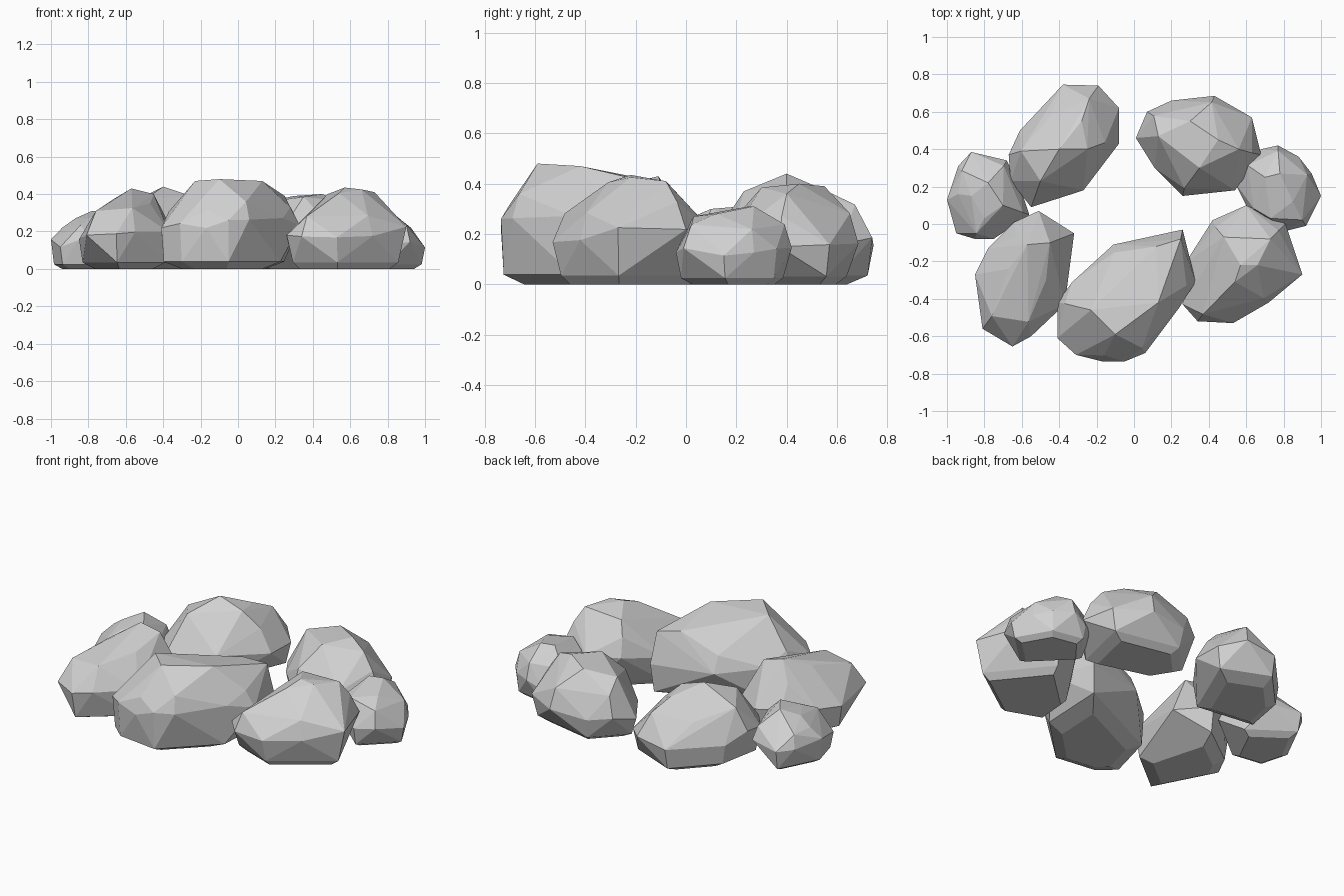
import bpy, bmesh, math, random
from mathutils import Vector

random.seed(4)

default_cube = bpy.data.objects.get("Cube")
if default_cube:
    bpy.data.objects.remove(default_cube, do_unlink=True)

# One plain grey for every stone
stone_grey = bpy.data.materials.new("stone_grey")
stone_grey.use_nodes = True
grey = (0.64, 0.64, 0.64, 1)
stone_grey.diffuse_color = grey
stone_grey.node_tree.nodes["Principled BSDF"].inputs["Base Color"].default_value = grey


def stone(name, outline, crown, sole=0.7, toe=0.92, belly=0.4, shoulder=0.86):
    """Chiselled boulder: sole, toe, belly and shoulder rings topped by crown corners."""
    height = max(corner[2] for corner in crown)
    centre = sum((Vector(p) for p in outline), Vector((0, 0))) / len(outline)
    bm = bmesh.new()

    def add(point, scale, z):
        flat = centre + (Vector(point) - centre) * scale
        bm.verts.new((flat.x, flat.y, z))

    for i, point in enumerate(outline):
        # Uneven ring heights give the facets their irregular, hewn look
        wobble = random.uniform(-0.08, 0.08)
        add(point, 1, height * (belly + wobble))
        if i % 2 == 0:
            add(point, sole, 0)
            add(point, toe, height * 0.08)
        else:
            add(point, shoulder, height * (0.7 + wobble))
    for corner in crown:
        bm.verts.new(corner)

    # Wrap the corners in a faceted skin and merge nearly flat neighbours
    hull = bmesh.ops.convex_hull(bm, input=bm.verts[:])
    loose = [g for g in hull["geom_interior"] + hull["geom_unused"]
             if isinstance(g, bmesh.types.BMVert)]
    bmesh.ops.delete(bm, geom=list(set(loose)), context="VERTS")
    bmesh.ops.dissolve_limit(bm, angle_limit=math.radians(4),
                             verts=bm.verts[:], edges=bm.edges[:])
    bmesh.ops.recalc_face_normals(bm, faces=bm.faces[:])

    mesh = bpy.data.meshes.new(name)
    bm.to_mesh(mesh)
    bm.free()
    mesh.materials.append(stone_grey)
    rock = bpy.data.objects.new(name, mesh)
    bpy.context.collection.objects.link(rock)


# Largest stone, at the front of the ring
stone("front_stone",
      [(-.41, -.61), (-.41, -.42), (-.33, -.31), (-.11, -.11), (.26, -.03),
       (.33, -.31), (.24, -.45), (.06, -.69), (-.05, -.735), (-.17, -.735), (-.31, -.7)],
      [(-.23, -.46, .47), (-.1, -.59, .48), (.13, -.42, .47), (.12, -.12, .41), (.25, -.08, .39)],
      sole=0.66, toe=0.96, belly=0.5, shoulder=0.88)

# Front stones on either side
stone("front_left_stone",
      [(.26, -.43), (.34, -.52), (.53, -.53), (.72, -.42), (.9, -.27),
       (.81, 0), (.6, .1), (.42, .02), (.28, -.2)],
      [(.48, -.07, .4), (.57, -.22, .435), (.73, -.08, .41), (.66, -.22, .425), (.54, -.31, .405)],
      sole=0.75, toe=0.88, belly=0.45)
stone("front_right_stone",
      [(-.85, -.27), (-.81, -.56), (-.65, -.655), (-.55, -.6), (-.37, -.43),
       (-.32, -.05), (-.51, .07), (-.64, .01), (-.78, -.13)],
      [(-.57, -.11, .43), (-.45, -.1, .4), (-.67, -.24, .37), (-.47, -.3, .35), (-.63, -.5, .26)],
      sole=0.64, shoulder=0.75)

# Small stones at the two ends
stone("left_end_stone",
      [(.54, .22), (.58, .33), (.68, .4), (.77, .42), (.88, .36), (.95, .27),
       (1, .15), (.92, -.01), (.8, -.04), (.62, .06)],
      [(.7, .25, .31), (.78, .27, .31), (.85, .12, .28), (.73, .03, .27)],
      sole=0.74)
stone("right_end_stone",
      [(-1, .13), (-.94, .31), (-.87, .385), (-.68, .34), (-.61, .2),
       (-.56, .05), (-.75, -.08), (-.85, -.08), (-.95, -.05)],
      [(-.94, .16, .22), (-.87, .15, .27), (-.78, .22, .31), (-.7, .1, .3), (-.8, .03, .27)],
      belly=0.45)

# Back stones, with a gap between them
stone("back_left_stone",
      [(.01, .46), (.07, .6), (.2, .66), (.43, .685), (.63, .57),
       (.68, .37), (.54, .18), (.26, .15), (.11, .3)],
      [(.3, .55, .39), (.45, .45, .4), (.35, .3, .385), (.13, .47, .355), (.56, .4, .36)],
      toe=0.9)
stone("back_right_stone",
      [(-.38, .745), (-.19, .74), (-.08, .62), (-.08, .43), (-.27, .18),
       (-.55, .09), (-.66, .23), (-.67, .37), (-.61, .5), (-.47, .61)],
      [(-.4, .4, .44), (-.28, .55, .375), (-.25, .4, .39), (-.5, .23, .37)],
      sole=0.64, shoulder=0.76)
